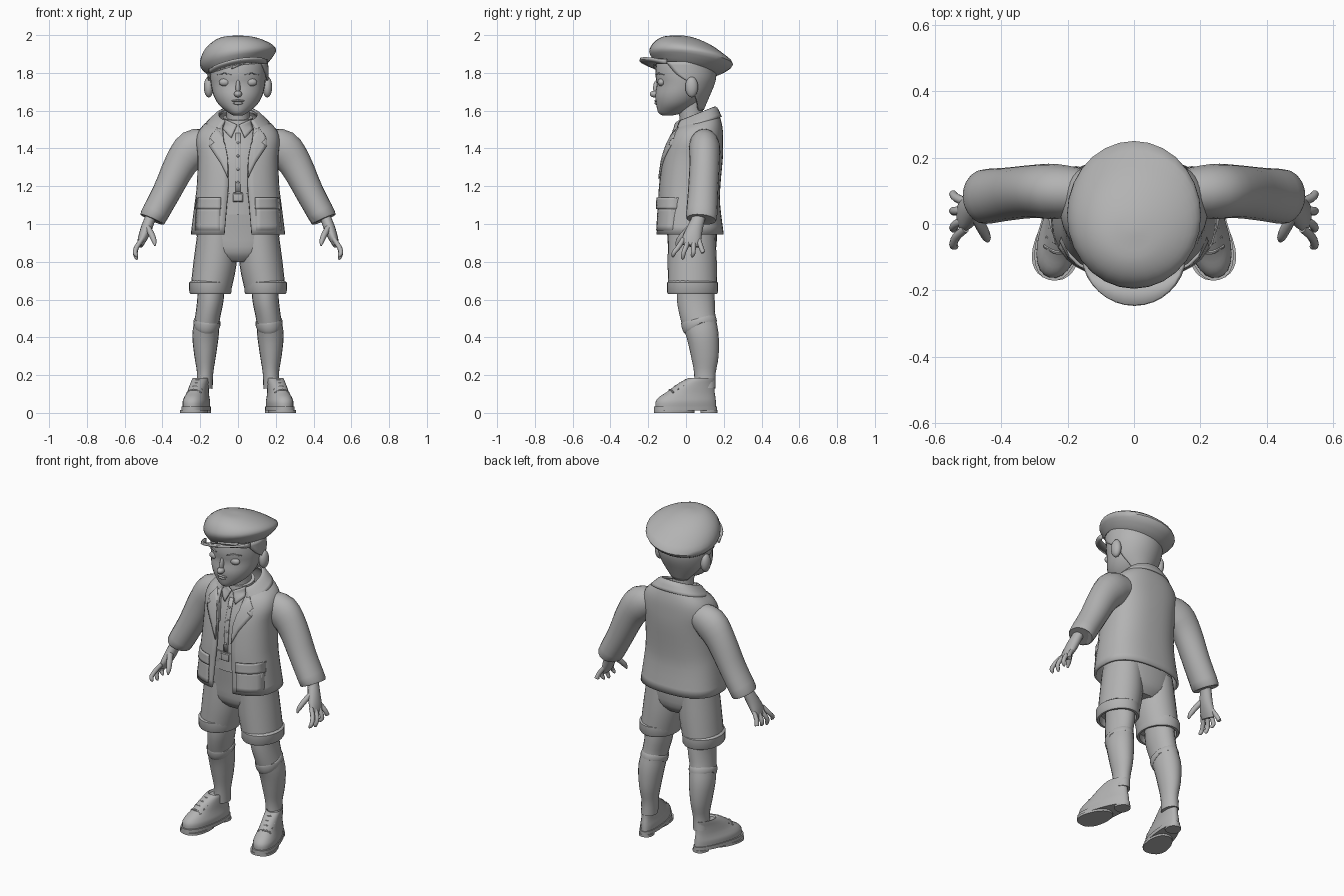
import bpy, bmesh
from math import sin, cos, pi
from mathutils import Vector, Matrix
from mathutils.bvhtree import BVHTree

default_cube = bpy.data.objects.get("Cube")
if default_cube:
    bpy.data.objects.remove(default_cube)

clay = bpy.data.materials.new("plain grey")
clay.use_nodes = True
clay.diffuse_color = (0.45, 0.45, 0.45, 1)
clay.node_tree.nodes["Principled BSDF"].inputs["Base Color"].default_value = clay.diffuse_color
surfaces = {}


def finish(name, bm, mirror=False, thickness=0):
    """Turn a bmesh into a smooth shaded object, optionally thickened and mirrored."""
    bmesh.ops.recalc_face_normals(bm, faces=bm.faces)
    surfaces[name] = BVHTree.FromBMesh(bm)
    mesh = bpy.data.meshes.new(name)
    bm.to_mesh(mesh)
    bm.free()
    mesh.materials.append(clay)
    mesh.shade_smooth()
    mesh.set_sharp_from_angle(angle=0.75)
    part = bpy.data.objects.new(name, mesh)
    bpy.context.collection.objects.link(part)
    if thickness:
        solid = part.modifiers.new("thickness", "SOLIDIFY")
        solid.thickness = thickness
        solid.offset = 0
    if mirror:
        part.modifiers.new("other side", "MIRROR")
    return part


def refine(rows, steps=3):
    """Add smoothly interpolated rows between the given ones."""
    result = []
    for i in range(len(rows) - 1):
        before, start, end = rows[max(i - 1, 0)], rows[i], rows[i + 1]
        after = rows[min(i + 2, len(rows) - 1)]
        for s in range(steps):
            t = s / steps
            result.append([b + t * ((c - a) / 2 + t * (a - 2.5 * b + 2 * c - d / 2
                           + t * (1.5 * (b - c) + (d - a) / 2)))
                           for a, b, c, d in zip(before, start, end, after)])
    return result + [list(rows[-1])]


def skin(name, loops, closed=True, **options):
    """Join loops of points into a surface; closed loops get end caps."""
    bm = bmesh.new()
    loops = [[bm.verts.new(p) for p in loop] for loop in loops]
    count = len(loops[0])
    for low, high in zip(loops, loops[1:]):
        for i in range(count if closed else count - 1):
            j = (i + 1) % count
            bm.faces.new((low[i], low[j], high[j], high[i]))
    if closed:
        bm.faces.new(loops[0])
        bm.faces.new(loops[-1])
    return finish(name, bm, **options)


def rings(name, rows, cx=0, power=2, n=28, steps=3, warp=None, **options):
    """Rows: height, half width, front, back, front gap angle, tilt."""
    rows = [tuple(r) + (0,) * (6 - len(r)) for r in rows]
    is_open = any(r[4] for r in rows)
    loops = []
    for z, rx, front, back, gap, tilt in refine(rows, steps):
        loop = []
        for i in range(n + is_open):
            a = -pi / 2 + gap + (2 * pi - 2 * gap) * i / n
            c, s = [abs(f) ** (2 / power) * (1 if f > 0 else -1) for f in (cos(a), sin(a))]
            dy = s * (back - front) / 2
            p = Vector((cx + rx * c, (front + back) / 2 + dy, z + tilt * dy))
            loop.append(warp(p) if warp else p)
        loops.append(loop)
    return skin(name, loops, closed=not is_open, **options)


def tube(name, rows, n=16, mirror=True, steps=3):
    """Rows: centre point, radius across, radius along y."""
    rows = refine(rows, steps)
    centres = [Vector(r[:3]) for r in rows]
    loops = []
    for i, (p, row) in enumerate(zip(centres, rows)):
        along = (centres[min(i + 1, len(rows) - 1)] - centres[max(i - 1, 0)]).normalized()
        u = (Vector((0, 1, 0)) - along * along.y).normalized()
        v = along.cross(u)
        loops.append([p + v * row[3] * cos(2 * pi * k / n) + u * row[4] * sin(2 * pi * k / n)
                      for k in range(n)])
    return skin(name, loops, mirror=mirror)


def ball(name, centre, scale, mirror=False):
    bm = bmesh.new()
    bmesh.ops.create_uvsphere(bm, u_segments=20, v_segments=12, radius=1,
                              matrix=Matrix.LocRotScale(Vector(centre), None, Vector(scale)))
    return finish(name, bm, mirror)


def patch(name, outline, target, lift=0.012, mirror=True):
    """Lay a thin flat shape, drawn from the front, on another part."""
    bm = bmesh.new()
    bm.faces.new([bm.verts.new((x, 0, z)) for x, z in outline])
    bmesh.ops.triangulate(bm, faces=bm.faces)
    bmesh.ops.subdivide_edges(bm, edges=bm.edges, cuts=4, use_grid_fill=True)
    for v in bm.verts:
        hit = surfaces[target].ray_cast(Vector((v.co.x, -1, v.co.z)), Vector((0, 1, 0)))[0]
        if hit is None:
            hit = surfaces[target].find_nearest(Vector((v.co.x, -0.1, v.co.z)))[0]
        v.co = hit - Vector((0, lift, 0))
    return finish(name, bm, mirror, thickness=0.009)


# Head, face and ears
rings("head", [(1.575, .025, -.125, -.07), (1.59, .052, -.147, -.01), (1.63, .1, -.157, .05),
               (1.68, .129, -.163, .1), (1.74, .143, -.155, .13), (1.8, .147, -.162, .14),
               (1.88, .135, -.145, .13), (1.93, .06, -.08, .07)], n=32)
tube("neck", [(0, .035, 1.46, .07, .07), (0, .03, 1.54, .06, .062), (0, .02, 1.66, .064, .068)],
     mirror=False)
ball("nose_tip", (0, -.166, 1.688), (.021, .026, .018))
ball("nose_bridge", (0, -.15, 1.72), (.013, .024, .045))
ball("upper_lip", (0, -.155, 1.652), (.034, .013, .007))
ball("lower_lip", (0, -.154, 1.639), (.026, .013, .008))
ball("eye", (.07, -.13, 1.75), (.031, .02, .021), True)
ball("ear", (.155, .03, 1.725), (.026, .034, .055), True)
patch("eyebrow", [(.035, 1.79), (.07, 1.802), (.108, 1.79), (.07, 1.794)], "head", .003)

# Hair under the cap
rings("hair", [(1.605, .072, -.1, .088, 2.4), (1.68, .132, -.15, .12, 2.05),
               (1.74, .15, -.155, .145, 1.8), (1.79, .156, -.16, .155, 1.3),
               (1.86, .153, -.163, .15, .9)], thickness=.012)
patch("fringe", [(-.035, 1.82), (.02, 1.843), (.09, 1.855), (.1, 1.885), (-.01, 1.88)],
      "head", mirror=False)


# Flat cap, leaning to one side
def lean(p):
    p.z += 0.2 * p.x * min(1, max(0, (1.99 - p.z) / 0.12))
    return p


rings("cap_crown", [(1.815, .142, -.15, .145, 0, -.2), (1.835, .17, -.172, .195, 0, -.18),
                    (1.878, .202, -.195, .25, 0, -.15), (1.925, .187, -.178, .2, 0, -.15),
                    (1.965, .14, -.145, .13, 0, -.12), (1.99, .08, -.1, .05, 0, -.08),
                    (1.998, .01, -.04, -.02)], warp=lean)
brim = []
for reach in (.06, .1, .145):
    arc = [(.15 * cos(pi * i / 16), -.1 - reach * sin(pi * i / 16)) for i in range(17)]
    brim.append([(x, y, 1.845 + .17 * x - x * x + .3 * (reach - .06)) for x, y in arc])
skin("cap_brim", brim, closed=False, thickness=.012)

# Shirt, with a standing collar, buttons and belt
rings("shirt", [(1.05, .185, -.118, .15), (1.2, .18, -.115, .15), (1.35, .18, -.1, .16),
                (1.45, .16, -.068, .15), (1.5, .11, -.052, .13), (1.53, .083, -.045, .1, 0, .2),
                (1.565, .08, -.04, .1, 0, .25)])
patch("shirt_collar", [(.004, 1.525), (.036, 1.455), (.078, 1.5), (.07, 1.555)], "shirt", .014)
patch("shirt_placket", [(-.013, 1.17), (.013, 1.17), (.013, 1.48), (-.013, 1.48)],
      "shirt", .002, False)
for i in range(4):
    z = 1.22 + .07 * i
    depth = surfaces["shirt"].ray_cast(Vector((0, -1, z)), Vector((0, 1, 0)))[0].y
    ball("shirt_button", (0, depth - .007, z), (.007, .004, .007))
rings("belt", [(1.115, .188, -.124, .155), (1.165, .188, -.124, .155)], steps=1)
patch("belt_buckle", [(-.025, 1.112), (.025, 1.112), (.025, 1.168), (-.025, 1.168)],
      "belt", .004, False)

# Open jacket with sleeves, lapels and pockets
rings("jacket", [(.945, .243, -.152, .193, .22), (1.1, .224, -.143, .174, .19),
                 (1.2, .212, -.138, .175, .17), (1.35, .207, -.118, .188, .19),
                 (1.44, .215, -.088, .19, .27), (1.5, .195, -.062, .186, .33, .1),
                 (1.54, .145, -.05, .17, .5, .3), (1.568, .1, -.045, .148, .7, .4)],
      power=2.5, n=40, thickness=.014)
rings("jacket_collar", [(1.528, .165, -.064, .184, .55, .3), (1.568, .118, -.055, .162, .65, .4),
                        (1.576, .1, -.045, .148, .7, .4)], power=2.3, thickness=.012)
tube("sleeve", [(.15, .095, 1.43, .075, .07), (.235, .098, 1.4, .1, .083),
                (.305, .098, 1.315, .087, .08), (.38, .09, 1.165, .075, .08),
                (.452, .082, 1.033, .07, .082), (.45, .082, 1.036, .055, .065)], n=20)
patch("lapel", [(.052, 1.24), (.09, 1.32), (.15, 1.41), (.125, 1.43), (.15, 1.455),
                (.11, 1.51), (.075, 1.46), (.055, 1.36)], "jacket", .011)
patch("pocket", [(.095, .965), (.225, .965), (.218, 1.09), (.095, 1.09)], "jacket", .01)
patch("pocket_flap", [(.09, 1.08), (.222, 1.08), (.216, 1.14), (.09, 1.14)], "jacket", .018)

# Shorts with turned up cuffs
rings("shorts_seat", [(.8, .1, -.05, .12), (.85, .19, -.09, .155), (.95, .22, -.1, .165),
                      (1.05, .2, -.11, .165), (1.13, .186, -.118, .155)], power=2.3)
tube("shorts_leg", [(.11, .03, .95, .105, .125), (.121, .033, .8, .114, .13),
                    (.142, .035, .67, .108, .13)], n=24)
rings("shorts_cuff", [(.7, .1, -.09, .155), (.69, .113, -.101, .169), (.64, .112, -.101, .17),
                      (.63, .106, -.095, .164), (.63, .095, -.08, .15), (.67, .09, -.07, .145)],
      cx=.146, steps=1, mirror=True)

# Legs with knee socks
tube("leg", [(.142, .05, .7, .073, .095), (.146, .052, .6, .07, .1), (.162, .065, .5, .066, .092),
             (.172, .088, .41, .07, .085), (.174, .1, .3, .057, .073),
             (.174, .1, .21, .043, .057), (.178, .1, .13, .044, .057)], n=20)
tube("sock_top", [(.166, .073, .46, .068, .09), (.165, .07, .468, .072, .094),
                  (.163, .068, .488, .071, .094), (.162, .066, .496, .064, .088)], n=20)

# Hands
tube("palm", [(.44, .078, 1.08, .03, .035), (.465, .066, 1.03, .029, .035),
              (.487, .045, .97, .03, .043), (.507, .03, .92, .024, .05),
              (.52, .022, .885, .016, .045)])
for i, finger in enumerate(("index", "middle", "ring", "little")):
    y = -.014 + i * .027
    spread = (i - 1.2) * .012
    tip = .822 + .012 * abs(i - 1) + (.012 if i == 3 else 0)
    tube(finger + "_finger", [(.508, y, .92, .012, .013), (.535, y + spread - .01, .88, .013, .013),
                              (.545, y + spread * 2 - .02, .85, .012, .012),
                              (.538, y + spread * 2 - .025, tip, .01, .01),
                              (.533, y + spread * 2 - .026, tip - .01, .003, .003)], n=10)
tube("thumb", [(.48, .03, .985, .016, .02), (.458, -.012, .945, .016, .017),
               (.444, -.04, .91, .013, .014), (.44, -.052, .885, .004, .004)], n=10)

# Shoes, turned outwards, with laces
turn = Matrix.Rotation(0.24, 4, "Z")


def foot(p):
    p.x *= 1 - 1.3 * p.y
    return turn @ p + Vector((.214, 0, 0))


rings("shoe", [(.03, .06, -.166, .165), (.06, .061, -.164, .163), (.085, .055, -.145, .16),
               (.11, .05, -.105, .156), (.15, .047, -.05, .154), (.185, .046, .015, .158),
               (.175, .035, .03, .145)], power=2.2, warp=foot, mirror=True)
for name, low, high, front, back in (("sole", .012, .034, -.174, .17),
                                     ("sole_tread", 0, .014, -.172, .045),
                                     ("shoe_heel", 0, .014, .08, .169)):
    width = .05 if name == "shoe_heel" else .065
    rings(name, [(low, width, front, back), (high, width, front, back)],
          power=2.3, steps=1, warp=foot, mirror=True)
for i in range(4):
    y, z = -.088 + .028 * i, .122 + .017 * i
    lace = [foot(Vector((x, y + abs(x) * .3, z - 14 * x * x))) for x in (-.035, -.018, 0, .018, .035)]
    tube("shoe_lace", [tuple(p) + (.006, .006) for p in lace], n=8)
